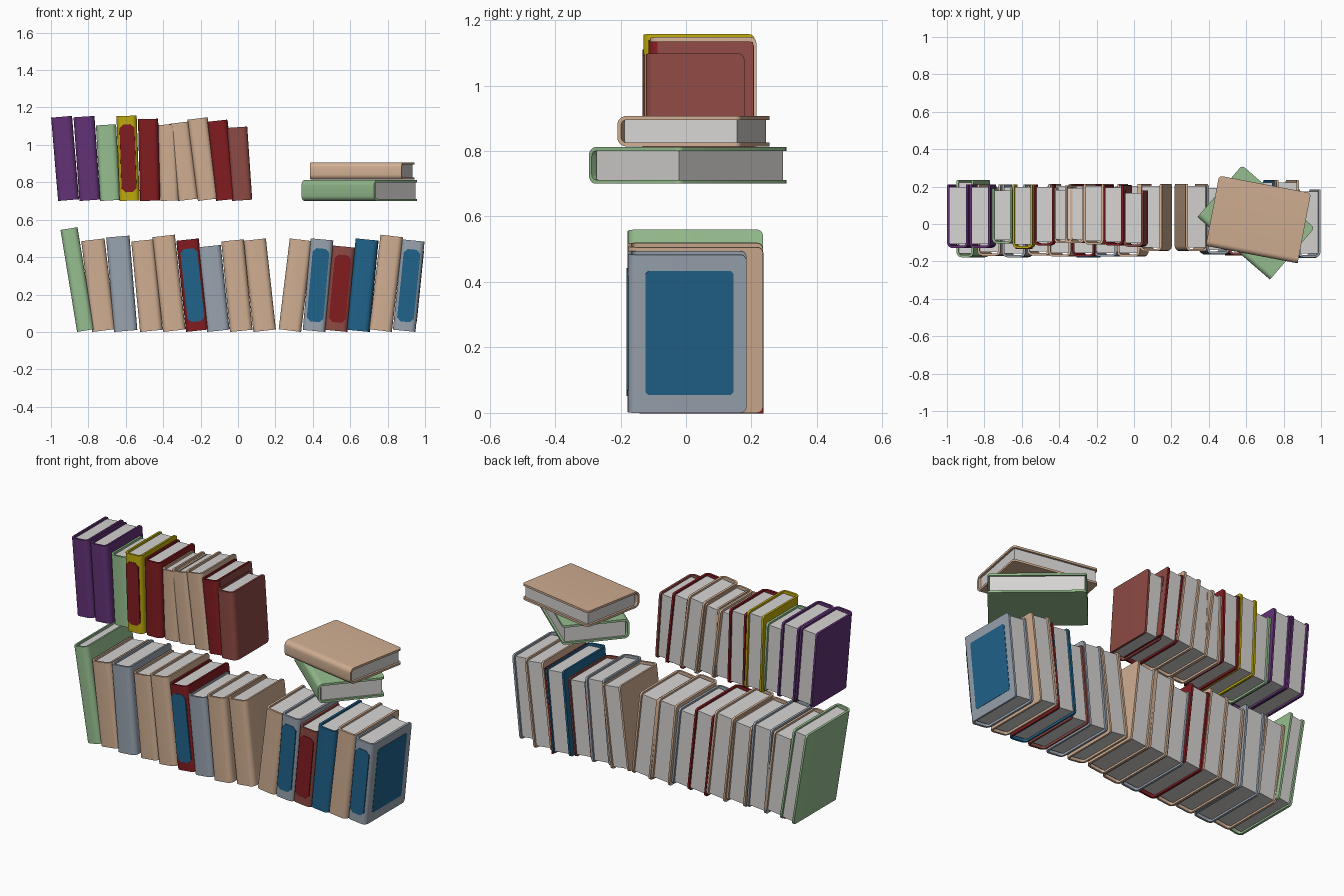
import bpy, bmesh, math
from mathutils import Matrix, Vector

if "Cube" in bpy.data.objects:
    bpy.data.objects.remove(bpy.data.objects["Cube"])


def material(name, rgb):
    m = bpy.data.materials.new(name)
    lin = [((c / 255 + 0.055) / 1.055) ** 2.4 for c in rgb]
    m.diffuse_color = (*lin, 1)
    m.use_nodes = True
    m.node_tree.nodes["Principled BSDF"].inputs["Base Color"].default_value = m.diffuse_color
    return m


MATS = {n: material(n, c) for n, c in {
    "tan": (208, 174, 146), "green": (150, 190, 143), "grey": (153, 163, 175),
    "blue": (32, 98, 138), "dark_red": (130, 28, 32), "brown": (142, 74, 68),
    "yellow": (190, 170, 12), "purple": (98, 50, 118), "paper": (214, 212, 210)}.items()}
BOARD = 0.012   # cover thickness
R = 0.028       # spine corner radius


def add(name, bm, mat, mx):
    bmesh.ops.recalc_face_normals(bm, faces=bm.faces)
    me = bpy.data.meshes.new(name)
    bm.to_mesh(me)
    bm.free()
    ob = bpy.data.objects.new(name, me)
    bpy.context.collection.objects.link(ob)
    me.materials.append(MATS[mat])
    ob.matrix_world = mx
    bpy.ops.object.select_all(action='DESELECT')
    ob.select_set(True)
    bpy.context.view_layer.objects.active = ob
    bpy.ops.object.shade_smooth_by_angle(angle=math.radians(35))


def prism(points, offset):
    bm = bmesh.new()
    f = bm.faces.new([bm.verts.new(p) for p in points])
    ex = bmesh.ops.extrude_face_region(bm, geom=[f])
    vs = [v for v in ex["geom"] if isinstance(v, bmesh.types.BMVert)]
    bmesh.ops.translate(bm, verts=vs, vec=offset)
    return bm


def box(lo, hi):
    return prism([(lo[0], lo[1], lo[2]), (hi[0], lo[1], lo[2]), (hi[0], hi[1], lo[2]),
                  (lo[0], hi[1], lo[2])], (0, 0, hi[2] - lo[2]))


def octagon(u0, u1, v0, v1, c):
    return [(u0 + c, v0), (u1 - c, v0), (u1, v0 + c), (u1, v1 - c),
            (u1 - c, v1), (u0 + c, v1), (u0, v1 - c), (u0, v0 + c)]


def book(name, t, d, h, colour, mx, panel=None, extra=None):
    """Spine at local y=0, thickness along x, height along z."""
    # U-shaped cover with rounded spine
    def half(r, w):
        return [(w - r + r * math.cos(a), R - r * math.sin(a))
                for a in [math.pi / 2 * i / 6 for i in range(7)]]
    outer = [(t / 2, d)] + half(R, t / 2)
    inner = [(t / 2 - BOARD, d)] + half(R - BOARD, t / 2 - BOARD)
    mirror = lambda pts: [(-x, y) for x, y in reversed(pts)]
    loop = outer + mirror(outer) + inner_loop(inner)
    bm = prism([(x, y, 0) for x, y in loop], (0, 0, h))
    corners = [e for e in bm.edges
               if all(v.co.y > d - 1e-4 for v in e.verts)
               and abs(e.verts[0].co.z - e.verts[1].co.z) < 1e-4]
    bmesh.ops.bevel(bm, geom=corners, offset=0.018, segments=4, profile=0.5, affect='EDGES')
    add(name + "_cover", bm, colour, mx)
    # page block
    w = t / 2 - BOARD + 0.001
    add(name + "_pages", box((-w, 0.02 if w > 0.02 else R, 0.012), (w, d - 0.012, h - 0.012)),
        "paper", mx)
    # painted spine panel
    if panel:
        u = t * 0.37
        pts = octagon(-u, u, h * 0.1, h * 0.9, 0.02)
        add(name + "_spine_panel", prism([(x, -0.003, z) for x, z in pts], (0, 0.009, 0)),
            panel, mx)
    # coloured right side of the cover
    if extra == "panel":
        pts = octagon(0.055, d - 0.04, 0.055, h - 0.05, 0.008)
        add(name + "_side_panel", prism([(t / 2 - 0.003, y, z) for y, z in pts], (0.005, 0, 0)),
            panel, mx)
    elif extra == "board":
        add(name + "_right_board", box((t / 2 - 0.006, R, -0.001), (t / 2 + 0.002, d + 0.001, h + 0.001)),
            "dark_red", mx)
    elif extra == "face":
        add(name + "_right_face", box((t / 2 - 0.002, R, 0.003), (t / 2 + 0.002, d - 0.003, h - 0.003)),
            "brown", mx)


def inner_loop(inner):
    left = [(-x, y) for x, y in inner]
    return left + list(reversed(inner))


def row(label, base, books):
    for i, (xb, xt, t, top, y0, y1, colour, *more) in enumerate(books, 1):
        a = math.atan((xt - xb) / (top - base))
        s = abs(math.sin(a))
        h = (top - base - t * s) / math.cos(a)
        mx = Matrix.Translation((xb + t / 2, y0, base + t / 2 * s)) @ Matrix.Rotation(a, 4, 'Y')
        book(f"{label}_book_{i}", t, y1 - y0, h, colour, mx, *more)


# left half of lower row: bottom x, top x, thickness, top z, front y, back y, colour
W = 0.121
row("lower_left", 0, [
    (-0.861, -0.952, 0.092, 0.56, -0.178, 0.235, "green"),
    (-0.78, -0.84, 0.125, 0.50, -0.17, 0.21, "tan"),
    (-0.663, -0.706, 0.125, 0.515, -0.178, 0.21, "grey"),
    (-0.524, -0.572, W, 0.495, -0.168, 0.205, "tan"),
    (-0.401, -0.46, W, 0.52, -0.175, 0.215, "tan"),
    (-0.278, -0.332, W, 0.50, -0.175, 0.215, "dark_red", "blue"),
    (-0.166, -0.214, W, 0.465, -0.175, 0.20, "grey"),
    (-0.043, -0.091, W, 0.495, -0.175, 0.215, "tan"),
    (0.082, 0.027, W, 0.50, -0.145, 0.215, "tan")])
row("lower_right", 0, [
    (0.217, 0.278, W, 0.50, -0.145, 0.215, "tan"),
    (0.346, 0.39, W, 0.50, -0.16, 0.205, "grey", "blue"),
    (0.464, 0.508, W, 0.462, -0.165, 0.20, "brown", "dark_red"),
    (0.582, 0.63, W, 0.50, -0.17, 0.235, "blue", None, "board"),
    (0.702, 0.763, W, 0.52, -0.178, 0.235, "tan"),
    (0.828, 0.878, W, 0.495, -0.178, 0.185, "grey", "blue", "panel")])

# upper row
U = 0.108
row("upper", 0.7, [
    (-0.962, -1.0, 0.112, 1.155, -0.128, 0.21, "purple"),
    (-0.848, -0.88, 0.112, 1.155, -0.128, 0.21, "purple"),
    (-0.737, -0.76, U, 1.11, -0.105, 0.19, "green"),
    (-0.634, -0.65, U, 1.157, -0.13, 0.21, "yellow", "dark_red"),
    (-0.524, -0.535, U, 1.14, -0.115, 0.21, "dark_red"),
    (-0.415, -0.43, 0.1, 1.11, -0.102, 0.195, "tan"),
    (-0.32, -0.372, U, 1.125, -0.102, 0.205, "tan"),
    (-0.215, -0.272, U, 1.148, -0.11, 0.215, "tan"),
    (-0.118, -0.166, 0.107, 1.135, -0.115, 0.208, "dark_red", None, "face"),
    (-0.032, -0.059, U, 1.098, -0.122, 0.178, "brown")])


# two books lying flat on the right
def lying(name, corner, z0, z1, direction, d, h, colour):
    x = Vector((0, 0, 1))
    y = Vector((*direction, 0)).normalized()
    m = Matrix((x, y, x.cross(y))).transposed().to_4x4()
    m.translation = (*corner, (z0 + z1) / 2)
    book(name, z1 - z0, d, h, colour, m)


lying("flat_lower_book", (0.727, -0.297), 0.7, 0.812, (0.653, 0.757), 0.365, 0.512, "green")
lying("flat_upper_book", (0.875, -0.21), 0.814, 0.907, (0.186, 0.982), 0.382, 0.5, "tan")
